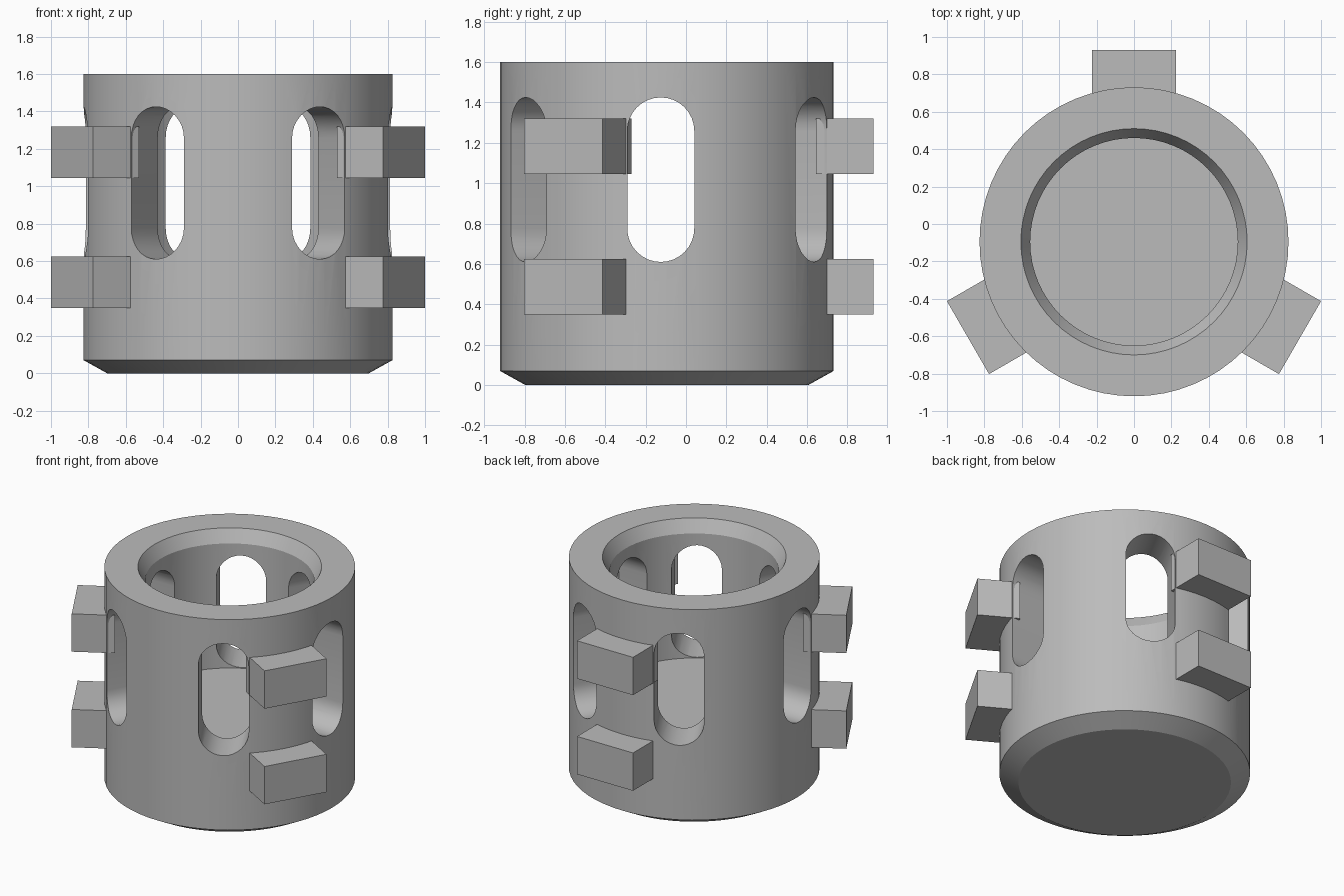
import bpy, bmesh, math
from mathutils import Matrix, Vector

cube = bpy.data.objects.get("Cube")
if cube:
    bpy.data.objects.remove(cube, do_unlink=True)

CENTRE = Vector((0, -0.095, 0))
SEGMENTS = 64

grey = bpy.data.materials.new("plain grey")
grey.use_nodes = True
grey.diffuse_color = (0.5, 0.5, 0.5, 1)
grey.node_tree.nodes["Principled BSDF"].inputs["Base Color"].default_value = (0.5, 0.5, 0.5, 1)


def make_object(name, bm, matrix=Matrix()):
    """Turn a bmesh into an object placed about the cup's axis."""
    bmesh.ops.recalc_face_normals(bm, faces=bm.faces)
    bm.transform(Matrix.Translation(CENTRE) @ matrix)
    mesh = bpy.data.meshes.new(name)
    bm.to_mesh(mesh)
    bm.free()
    mesh.materials.append(grey)
    obj = bpy.data.objects.new(name, mesh)
    bpy.context.collection.objects.link(obj)
    return obj


def lathe(name, profile):
    """Spin a closed (radius, height) profile around z."""
    bm = bmesh.new()
    verts = [bm.verts.new((r, 0, z)) for r, z in profile]
    edges = [bm.edges.new(pair) for pair in zip(verts, verts[1:])]
    bmesh.ops.spin(bm, geom=verts + edges, axis=(0, 0, 1), cent=(0, 0, 0),
                   angle=math.tau, steps=SEGMENTS)
    bmesh.ops.remove_doubles(bm, verts=bm.verts, dist=0.0001)
    return make_object(name, bm)


def slot_cutter(name, angle, half_width=0.166, low=0.61, high=1.425, offset=-0.03):
    """Long rounded bar that cuts two opposite slots."""
    bm = bmesh.new()
    outline = []
    for centre_z, start in ((high - half_width, 0), (low + half_width, math.pi)):
        for i in range(17):
            a = start + math.pi * i / 16
            outline.append(bm.verts.new((-1.2, offset + half_width * math.cos(a),
                                         centre_z + half_width * math.sin(a))))
    face = bm.faces.new(outline)
    side = bmesh.ops.extrude_face_region(bm, geom=[face])
    moved = [v for v in side["geom"] if isinstance(v, bmesh.types.BMVert)]
    bmesh.ops.translate(bm, verts=moved, vec=(2.4, 0, 0))
    cutter = make_object(name, bm, Matrix.Rotation(angle, 4, "Z"))
    cutter.hide_render = True
    return cutter


def lug(name, angle, low, high, inner=0.74, outer=1.025, width=0.45):
    """Square block standing out from the wall."""
    bm = bmesh.new()
    size = Matrix.Diagonal((width, outer - inner, high - low, 1))
    place = Matrix.Translation((0, (inner + outer) / 2, (low + high) / 2))
    bmesh.ops.create_cube(bm, size=1, matrix=place @ size)
    return make_object(name, bm, Matrix.Rotation(angle, 4, "Z"))


# Cup with a bevelled base, a thick floor and a flared mouth
cup = lathe("slotted_cup", [(0, 0), (0.7, 0), (0.826, 0.07), (0.826, 1.6),
                            (0.605, 1.6), (0.555, 1.51), (0.555, 0.605), (0, 0.605)])

# Three through cuts make six slots
cutters = [slot_cutter(f"slot_cutter_{i + 1}", i * math.tau / 3) for i in range(3)]
for cutter in cutters:
    cut = cup.modifiers.new(cutter.name, "BOOLEAN")
    cut.operation = "DIFFERENCE"
    cut.solver = "EXACT"
    cut.object = cutter
bpy.context.view_layer.update()
graph = bpy.context.evaluated_depsgraph_get()
cut_mesh = bpy.data.meshes.new_from_object(cup.evaluated_get(graph))
cup.modifiers.clear()
cup.data = cut_mesh
for cutter in cutters:
    bpy.data.objects.remove(cutter, do_unlink=True)

bpy.ops.object.select_all(action="DESELECT")
cup.select_set(True)
bpy.context.view_layer.objects.active = cup
bpy.ops.object.shade_smooth_by_angle(angle=math.radians(25))

# Two rows of lugs at three stations
for i, station in enumerate(("back", "right", "left")):
    lug(f"{station}_lower_lug", i * math.tau / 3, 0.35, 0.625)
    lug(f"{station}_upper_lug", i * math.tau / 3, 1.045, 1.32)
